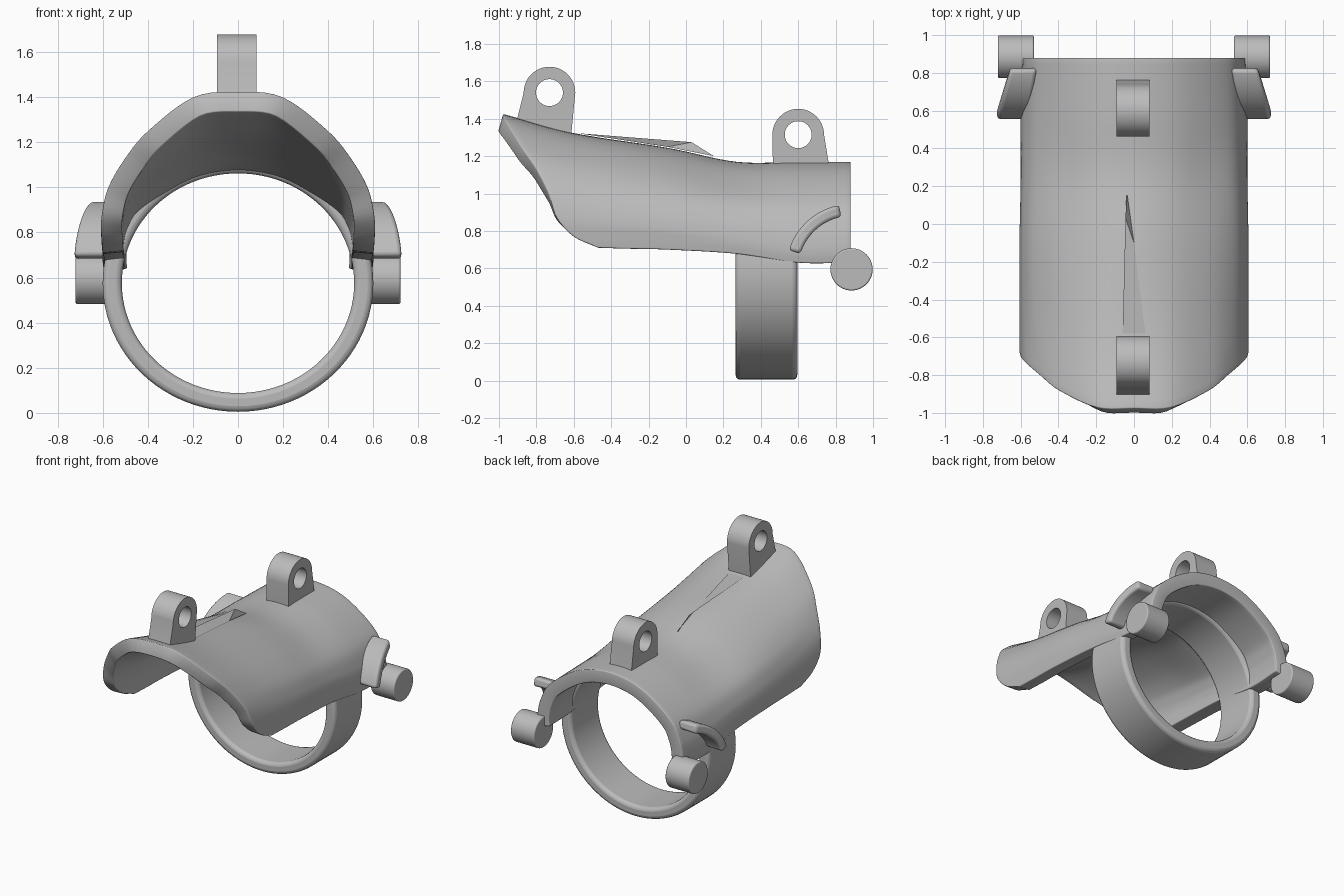
import bpy, bmesh, math
from mathutils import Vector

cube = bpy.data.objects.get("Cube")
if cube:
    bpy.data.objects.remove(cube)

GREY = (0.5, 0.5, 0.5, 1)
mat = bpy.data.materials.new("plain grey")
mat.use_nodes = True
mat.diffuse_color = GREY
mat.node_tree.nodes["Principled BSDF"].inputs["Base Color"].default_value = GREY


def finish(obj, bevel=0.0, angle=35):
    """Give the object its colour, soft edges and smooth shading."""
    obj.data.materials.clear()
    obj.data.materials.append(mat)
    if bevel:
        mod = obj.modifiers.new("soft edges", "BEVEL")
        mod.width, mod.segments = bevel, 3
        mod.limit_method, mod.angle_limit = "ANGLE", math.radians(50)
    bpy.ops.object.select_all(action="DESELECT")
    obj.select_set(True)
    bpy.context.view_layer.objects.active = obj
    bpy.ops.object.shade_smooth_by_angle(angle=math.radians(angle))
    return obj


def grid_object(name, rows, close_rows=False, close_cols=False, caps=False):
    """Skin a list of point rows with quads."""
    bm = bmesh.new()
    verts = [[bm.verts.new(p) for p in row] for row in rows]
    nr, nc = len(rows), len(rows[0])
    for i in range(nr if close_rows else nr - 1):
        for j in range(nc if close_cols else nc - 1):
            a, b = verts[i], verts[(i + 1) % nr]
            k = (j + 1) % nc
            bm.faces.new((a[j], a[k], b[k], b[j]))
    if caps:
        bm.faces.new(verts[0])
        bm.faces.new(verts[-1])
    bmesh.ops.recalc_face_normals(bm, faces=bm.faces)
    mesh = bpy.data.meshes.new(name)
    bm.to_mesh(mesh)
    bm.free()
    obj = bpy.data.objects.new(name, mesh)
    bpy.context.collection.objects.link(obj)
    return obj


def spline(pts, steps):
    """Catmull-Rom curve through the points."""
    ext = [pts[0] * 2 - pts[1]] + pts + [pts[-1] * 2 - pts[-2]]
    out = []
    for i in range(len(pts) - 1):
        a, b, c, d = ext[i:i + 4]
        for s in range(steps):
            t = s / steps
            out.append((b * 2 + (c - a) * t + (a * 2 - b * 5 + c * 4 - d) * t * t
                        + (b * 3 - a - c * 3 + d) * t ** 3) * 0.5)
    return out + [pts[-1]]


# Arched shell: half sections from crown to lower edge, lofted front to back
rim = [(0, -.975, 1.425), (.2, -.97, 1.4), (.4, -.88, 1.25), (.5, -.8, 1.13),
       (.575, -.735, 1.0), (.605, -.69, .87), (.605, -.6, .77), (.6, -.47, .71)]
brow_xz = [(0, 1.325), (.2, 1.3), (.4, 1.18), (.52, 1.06),
           (.58, .95), (.605, .85), (.605, .77), (.6, .705)]
mid_xz = [(0, 1.245), (.2, 1.21), (.4, 1.11), (.53, 1.0),
          (.585, .9), (.605, .82), (.605, .76), (.6, .7)]
back_xz = [(0, 1.17), (.2, 1.14), (.37, 1.055), (.515, .935),
           (.575, .82), (.595, .74), (.6, .68), (.595, .63)]
halves = [rim,
          [(x, y + (-.1 - y) * .42, z) for (_, y, _), (x, z) in zip(rim, brow_xz)],
          [(x, -.1, z) for x, z in mid_xz],
          [(x, .27, z + .05 * (x / .6) ** 6) for x, z in back_xz],
          [(x, .6, z) for x, z in back_xz],
          [(x * .98, .88, z) for x, z in back_xz]]
sections = []
for half in halves:
    pts = [Vector((-x, y, z)) for x, y, z in half[:0:-1]] + [Vector(p) for p in half]
    sections.append(spline(pts, 5))
columns = [spline(list(col), 8) for col in zip(*sections)]
shell = grid_object("arched_shell", columns)
if sum(p.normal.z for p in shell.data.polygons) < 0:
    shell.data.flip_normals()
solid = shell.modifiers.new("thickness", "SOLIDIFY")
solid.thickness, solid.offset = .093, -1
finish(shell, .018)

# Raised crease on the crown
crease = grid_object("crown_crease", [
    [(-.06, -.58, 1.323), (-.045, .03, 1.275), (-.04, .15, 1.2)],
    [(.06, -.58, 1.323), (.0, -.1, 1.25), (-.035, .15, 1.2)]])
finish(crease)

# Oval clamp ring
rows = []
for i in range(96):
    a = math.tau * i / 96
    c, s = math.cos(a), math.sin(a)
    rows.append([(rx * c, y, .575 + rz * s) for rx, rz, y in
                 ((.6, .57, .265), (.6, .57, .595), (.515, .487, .595), (.515, .487, .265))])
finish(grid_object("clamp_ring", rows, True, True), .025)


# Pierced lugs on the crown: profile in y and z, extruded across
def lug(name, cy, cz, base):
    arc = [(cy + .138 * math.cos(math.pi * i / 24), cz + .138 * math.sin(math.pi * i / 24))
           for i in range(25)]
    hole = [(cy + .072 * math.cos(math.tau * i / 40), cz + .072 * math.sin(math.tau * i / 40))
            for i in range(40)]
    curve = bpy.data.curves.new(name, "CURVE")
    curve.dimensions, curve.fill_mode, curve.extrude = "2D", "BOTH", .088
    for loop in (arc + base, hole):
        sp = curve.splines.new("POLY")
        sp.points.add(len(loop) - 1)
        for pt, (y, z) in zip(sp.points, loop):
            pt.co = (y, z, 0, 1)
        sp.use_cyclic_u = True
    obj = bpy.data.objects.new(name, curve)
    bpy.context.collection.objects.link(obj)
    obj.rotation_euler = (math.pi / 2, 0, math.pi / 2)
    obj.location.x = -.005
    bpy.ops.object.select_all(action="DESELECT")
    obj.select_set(True)
    bpy.context.view_layer.objects.active = obj
    bpy.ops.object.convert(target="MESH")
    finish(bpy.context.view_layer.objects.active)


lug("front_lug", -.73, 1.54, [(-.617, 1.28), (-.91, 1.37)][::-1])
lug("rear_lug", .6, 1.315, [(.465, 1.12), (.77, 1.12)])

# Side pivots and curved guards, one pair on each side
for side, label in ((1, "left"), (-1, "right")):
    rows = [[(side * x, .885 + .113 * math.cos(math.tau * i / 48),
              .595 + .113 * math.sin(math.tau * i / 48)) for i in range(48)]
            for x in (.53, .72)]
    finish(grid_object(label + "_pivot", rows, close_cols=True, caps=True), .008)

    rows = []
    for i in range(17):
        t = i / 16
        a = math.radians(163 - 62 * t)
        inner, outer = .57 - .055 * t, .725 - .07 * t ** 1.5
        rows.append([(side * x, .885 + r * math.cos(a), .595 + r * math.sin(a))
                     for x, r in ((inner, .29), (outer, .285), (outer, .35), (inner, .35))])
    finish(grid_object(label + "_guard", rows, close_cols=True, caps=True), .018)
